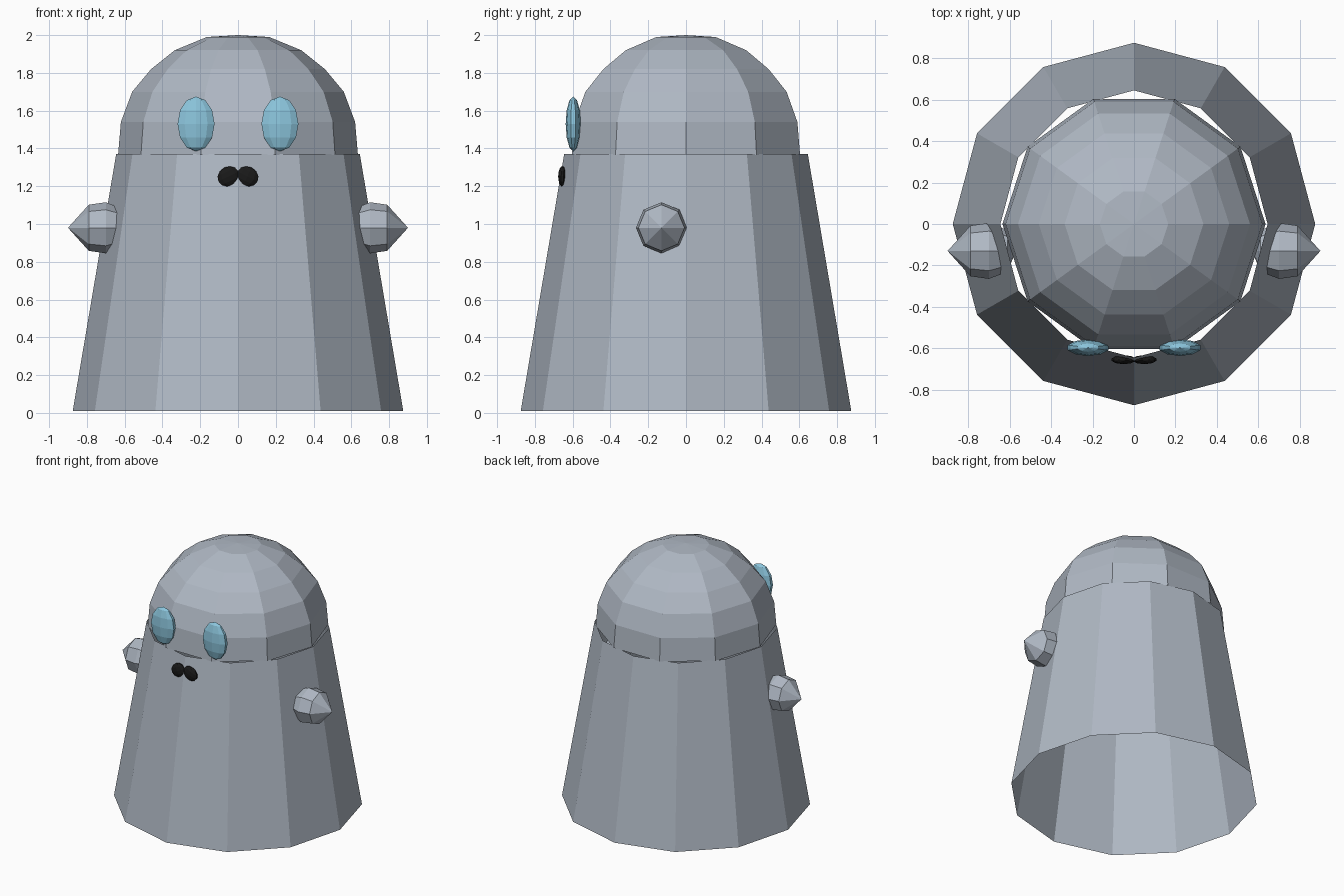
import bpy, bmesh, math
from mathutils import Matrix, Vector

cube = bpy.data.objects.get("Cube")
if cube:
    bpy.data.objects.remove(cube, do_unlink=True)


def material(name, rgb):
    m = bpy.data.materials.new(name)
    m.use_nodes = True
    color = (*rgb, 1)
    m.diffuse_color = color
    m.node_tree.nodes["Principled BSDF"].inputs["Base Color"].default_value = color
    return m


grey = material("cool grey", (0.43, 0.48, 0.55))
blue = material("sky blue", (0.26, 0.56, 0.72))
black = material("black", (0.01, 0.01, 0.01))


def finish(name, bm, mat):
    bmesh.ops.recalc_face_normals(bm, faces=bm.faces)
    mesh = bpy.data.meshes.new(name)
    bm.to_mesh(mesh)
    bm.free()
    mesh.materials.append(mat)
    obj = bpy.data.objects.new(name, mesh)
    bpy.context.collection.objects.link(obj)
    return obj


def lathe(name, profile, sides, mat, matrix=Matrix()):
    """Spin (radius, height) points around z, then place with a matrix."""
    bm = bmesh.new()
    verts = [bm.verts.new((r, 0, h)) for r, h in profile]
    edges = [bm.edges.new(pair) for pair in zip(verts, verts[1:])]
    bmesh.ops.spin(bm, geom=verts + edges, cent=(0, 0, 0), axis=(0, 0, 1),
                   angle=math.tau, steps=sides, use_merge=False)
    bmesh.ops.remove_doubles(bm, verts=bm.verts, dist=0.0005)
    bm.transform(matrix)
    return finish(name, bm, mat)


def ellipsoid(name, center, radii, mat, tilt=0, segments=10, rings=6):
    bm = bmesh.new()
    bmesh.ops.create_uvsphere(bm, u_segments=segments, v_segments=rings, radius=1)
    bm.transform(Matrix.Translation(Vector(center)) @ Matrix.Rotation(tilt, 4, 'Y')
                 @ Matrix.Diagonal((*radii, 1)))
    return finish(name, bm, mat)


# Open tapering body and domed head
lathe("body", [(0.875, 0.01), (0.645, 1.37)], 12, grey)
lathe("head", [(0.635, 1.365), (0.62, 1.54), (0.56, 1.70), (0.46, 1.82),
               (0.335, 1.92), (0.165, 1.99), (0, 2.0)], 10, grey)

for side, label in ((1, "left"), (-1, "right")):
    # Stubby hand, pointing outward
    hand_matrix = (Matrix.Translation((0, -0.13, 0.98))
                   @ Matrix.Rotation(side * math.pi / 2, 4, 'Y'))
    lathe(label + "_hand", [(0, 0.9), (0.122, 0.79), (0.135, 0.70),
                            (0.10, 0.61), (0, 0.57)], 8, grey, hand_matrix)
    # Eye
    ellipsoid(label + "_eye", (side * 0.222, -0.597, 1.53),
              (0.103, 0.04, 0.145), blue)
    # Drooping half of the mouth
    ellipsoid(label + "_mouth", (side * 0.05, -0.655, 1.252),
              (0.063, 0.022, 0.052), black, tilt=side * 0.45)
